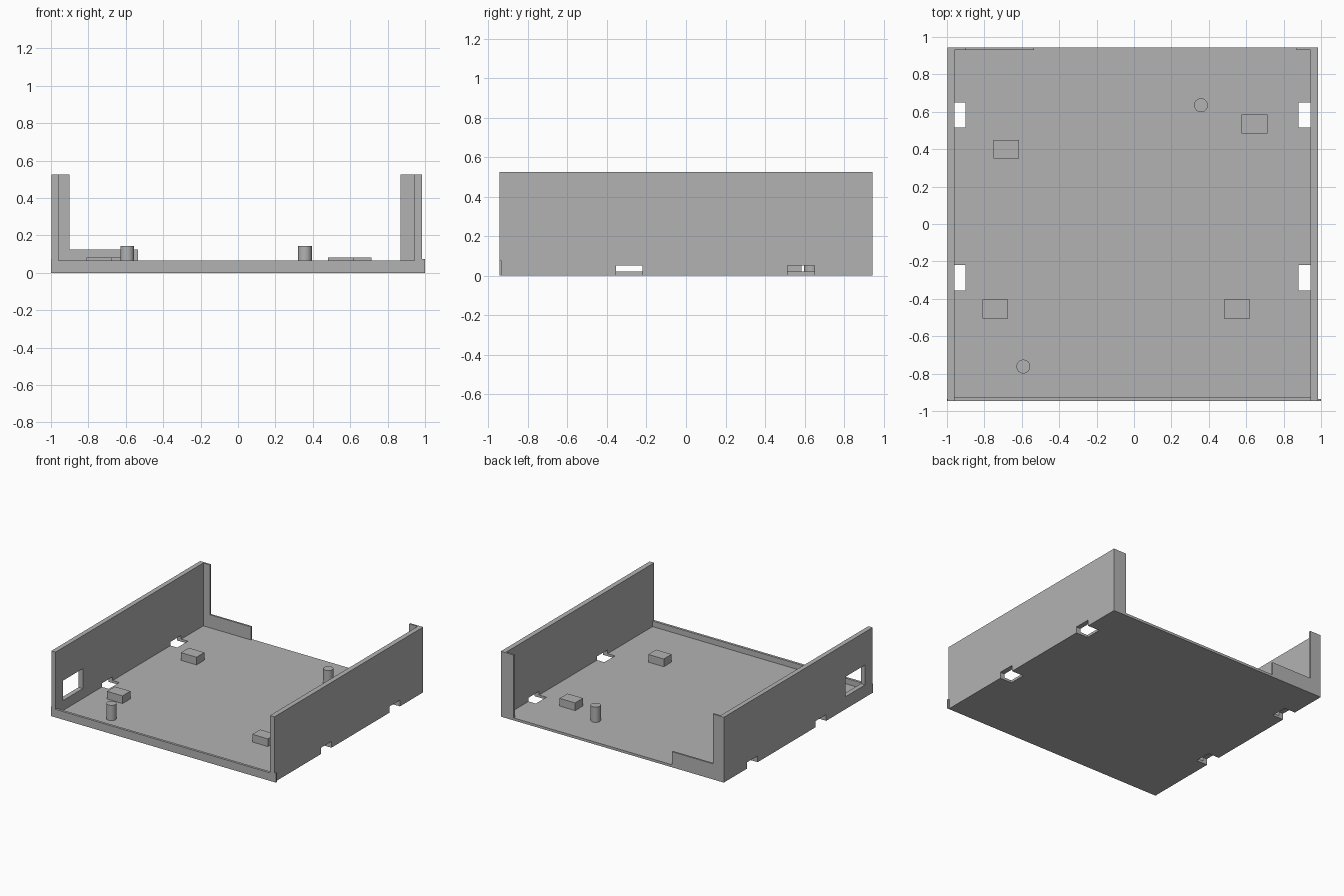
import bpy
import bmesh
from mathutils import Matrix, Vector

cube = bpy.data.objects.get("Cube")
if cube:
    bpy.data.objects.remove(cube, do_unlink=True)

grey = bpy.data.materials.new("plain grey")
grey.use_nodes = True
colour = (0.45, 0.45, 0.45, 1)
grey.diffuse_color = colour
grey.node_tree.nodes["Principled BSDF"].inputs["Base Color"].default_value = colour


def finish(name, bm):
    mesh = bpy.data.meshes.new(name)
    bm.to_mesh(mesh)
    bm.free()
    mesh.materials.append(grey)
    obj = bpy.data.objects.new(name, mesh)
    bpy.context.collection.objects.link(obj)
    return obj


def box(name, x, y, z):
    """Box from its (low, high) range on each axis."""
    bm = bmesh.new()
    size = Vector([r[1] - r[0] for r in (x, y, z)])
    centre = Vector([(r[0] + r[1]) / 2 for r in (x, y, z)])
    bmesh.ops.create_cube(bm, size=1, matrix=Matrix.Translation(centre) @ Matrix.Diagonal(size).to_4x4())
    return finish(name, bm)


def post(name, x, y, radius, z):
    bm = bmesh.new()
    bmesh.ops.create_cone(bm, cap_ends=True, segments=32, radius1=radius, radius2=radius,
                          depth=z[1] - z[0], matrix=Matrix.Translation((x, y, sum(z) / 2)))
    obj = finish(name, bm)
    bpy.ops.object.select_all(action="DESELECT")
    obj.select_set(True)
    bpy.context.view_layer.objects.active = obj
    bpy.ops.object.shade_smooth_by_angle()


def cut(obj, x, y, z):
    """Cut a box-shaped opening and throw the cutter away."""
    cutter = box("cutter", x, y, z)
    cutter.hide_render = True
    mod = obj.modifiers.new("opening", "BOOLEAN")
    mod.operation, mod.solver, mod.object = "DIFFERENCE", "EXACT", cutter
    bpy.context.view_layer.objects.active = obj
    bpy.ops.object.modifier_apply(modifier=mod.name)
    bpy.data.objects.remove(cutter, do_unlink=True)


BACK, FRONT, TOP, FLOOR = 0.945, -0.945, 0.525, 0.02
R_OUT, R_IN, L_IN, L_OUT = -0.998, -0.96, 0.945, 0.985

# Floor and side walls
floor = box("floor", (R_IN, L_IN), (-0.925, BACK), (0, FLOOR))
right_wall = box("right_wall", (R_OUT, R_IN), (FRONT, BACK), (0, TOP))
left_wall = box("left_wall", (L_IN, L_OUT), (FRONT, BACK), (0, TOP))

# Clip slots through the floor edges and the foot of each wall
for y in ((-0.355, -0.22), (0.515, 0.65)):
    for wall, x in ((right_wall, (-1.1, -0.9)), (left_wall, (0.88, 1.1))):
        cut(floor, x, y, (-0.1, 0.05))
        cut(wall, x, y, (-0.1, 0.05))

# Connector window in the right wall
cut(right_wall, (-1.1, -0.9), (-0.85, -0.6), (0.1, 0.26))

# Front lip and its small end tabs
box("front_lip", (R_IN, L_IN), (FRONT, -0.925), (0, 0.065))
box("right_end_tab", (-1, R_OUT), (FRONT, -0.935), (0, 0.075))
box("left_end_tab", (L_OUT, 1), (FRONT, -0.935), (0, 0.075))

# Thin returns along the back edge
box("back_right_return", (R_IN, -0.9), (0.93, BACK), (FLOOR, TOP))
box("back_low_rail", (-0.9, -0.535), (0.93, BACK), (FLOOR, 0.125))
box("back_left_return", (0.87, L_IN), (0.93, BACK), (FLOOR, TOP))

# Support pads and locating posts
for i, (x, y) in enumerate([(-0.683, 0.4), (0.645, 0.535), (-0.742, -0.455), (0.55, -0.455)]):
    box(f"support_pad_{i + 1}", (x - 0.069, x + 0.069), (y - 0.05, y + 0.05), (FLOOR, 0.082))
for i, (x, y) in enumerate([(0.358, 0.635), (-0.592, -0.762)]):
    post(f"locating_post_{i + 1}", x, y, 0.037, (FLOOR, 0.143))
